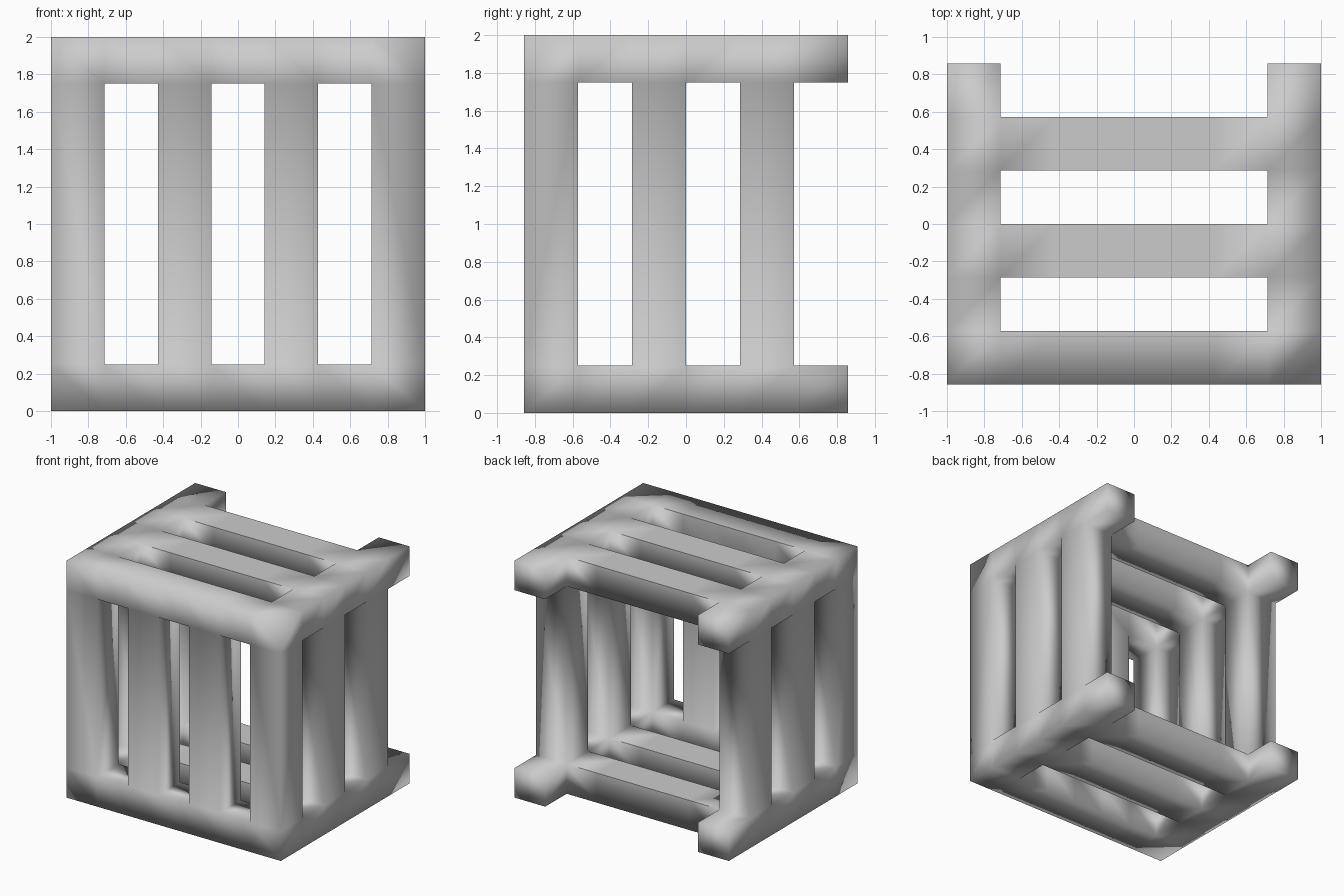
import bpy

if "Cube" in bpy.data.objects:
    bpy.data.objects.remove(bpy.data.objects["Cube"])

# Grid lines of the lattice: 7 x 6 square cells, with thin floor, tall middle, thin roof
U = 2 / 7
XS = [-1 + U * i for i in range(8)]
YS = [-3 * U + U * j for j in range(7)]
ZS = [0, 0.25, 1.75, 2]
cells = set()


def fill(xr, yr, zr):
    cells.update((i, j, k) for i in xr for j in yr for k in zr)


for level in (0, 2):
    # Side rails, running past the last slat as short stubs
    fill((0, 6), range(6), (level,))
    # Cross slats of floor and roof
    fill(range(7), (0, 2, 4), (level,))
# Front posts
fill((0, 2, 4, 6), (0,), (1,))
# Side posts
fill((0, 6), (0, 2, 4), (1,))

# Outer skin of the filled cells, with shared corners
index, verts, faces = {}, [], []


def corner(p):
    if p not in index:
        index[p] = len(verts)
        verts.append((XS[p[0]], YS[p[1]], ZS[p[2]]))
    return index[p]


for c in sorted(cells):
    for axis in range(3):
        a, b = (axis + 1) % 3, (axis + 2) % 3
        for side in (0, 1):
            n = list(c)
            n[axis] += 2 * side - 1
            if tuple(n) in cells:
                continue
            loop = []
            for da, db in ((0, 0), (1, 0), (1, 1), (0, 1)):
                p = list(c)
                p[axis] += side
                p[a] += da
                p[b] += db
                loop.append(corner(tuple(p)))
            faces.append(loop if side else loop[::-1])

mesh = bpy.data.meshes.new("slatted_cage")
mesh.from_pydata(verts, [], faces)
mesh.shade_smooth()

# Crisp upper edges along the cross slats
for e in mesh.edges:
    p, q = (mesh.vertices[v].co for v in e.vertices)
    along_x = abs(p.x - q.x) > 0.1 and max(abs(p.x), abs(q.x)) < 0.75
    roof = p.z > 1.9 and p.y > -0.8
    floor = abs(p.z - 0.25) < 0.01 and p.y > -0.4
    if along_x and (roof or floor):
        e.use_edge_sharp = True

cage = bpy.data.objects.new("slatted_cage", mesh)
bpy.context.collection.objects.link(cage)
